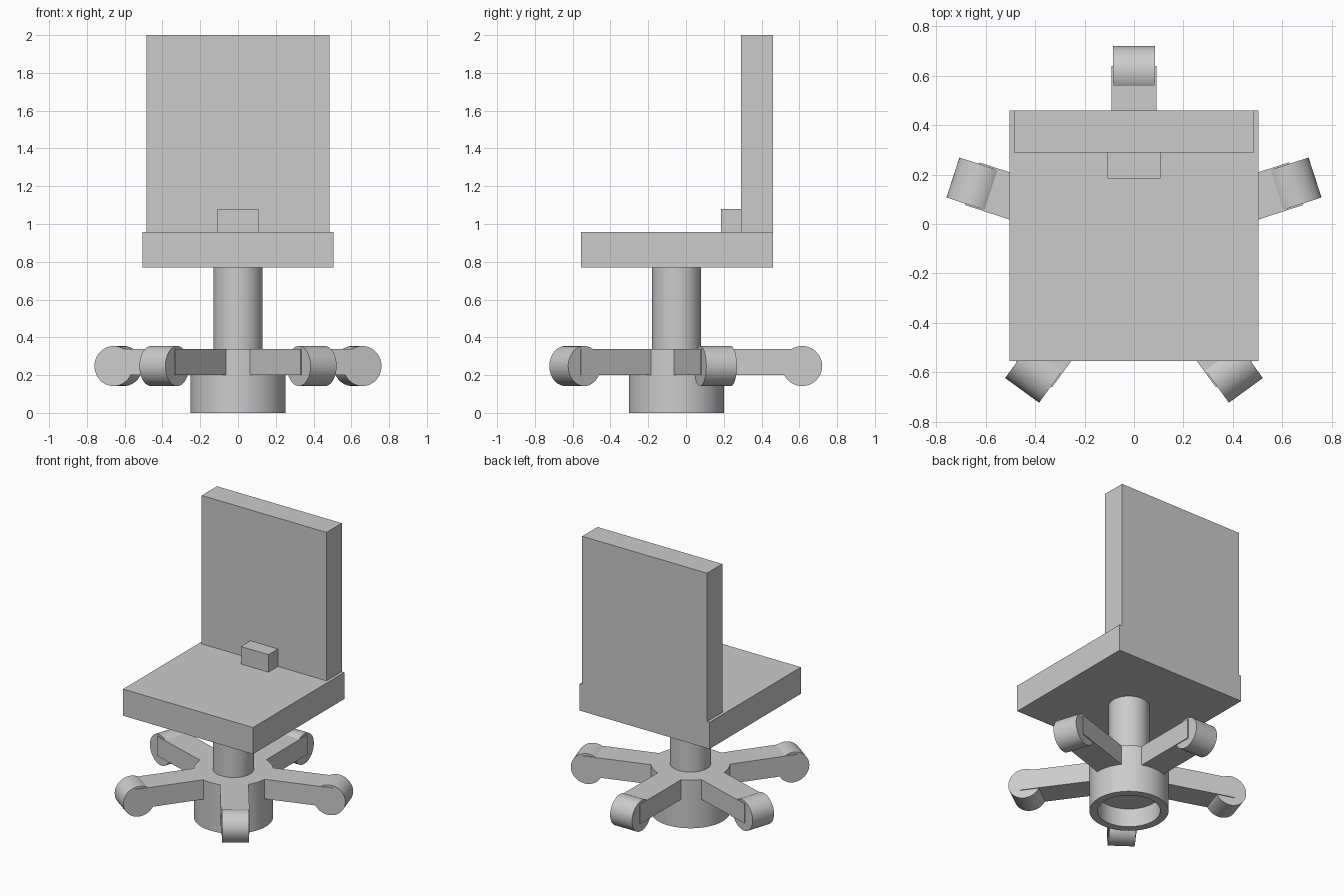
import bpy
import math
from mathutils import Matrix, Vector

cube = bpy.data.objects.get("Cube")
if cube:
    bpy.data.objects.remove(cube, do_unlink=True)

grey = bpy.data.materials.new("plain grey")
grey.use_nodes = True
colour = (0.6, 0.6, 0.6, 1)
grey.diffuse_color = colour
grey.node_tree.nodes["Principled BSDF"].inputs["Base Color"].default_value = colour

AXIS_Y = -0.05  # centre line of the swivel base


def finish(obj, name):
    obj.name = name
    obj.data.materials.append(grey)
    return obj


def box(name, low, high):
    low, high = Vector(low), Vector(high)
    bpy.ops.mesh.primitive_cube_add(size=1)
    obj = bpy.context.object
    obj.data.transform(Matrix.Translation((low + high) / 2) @ Matrix.Diagonal((high - low).to_4d()))
    return finish(obj, name)


def lathe(name, profile, steps=64):
    """Revolve (radius, height) points around the vertical axis of the base."""
    verts, faces, n = [], [], len(profile)
    for i in range(steps):
        a = math.tau * i / steps
        verts += [(r * math.cos(a), r * math.sin(a), z) for r, z in profile]
        j = (i + 1) % steps
        faces += [(i * n + k, j * n + k, j * n + k + 1, i * n + k + 1) for k in range(n - 1)]
    # close the two ends
    faces.append([i * n for i in reversed(range(steps))])
    faces.append([i * n + n - 1 for i in range(steps)])
    mesh = bpy.data.meshes.new(name)
    mesh.from_pydata(verts, [], faces)
    obj = bpy.data.objects.new(name, mesh)
    bpy.context.collection.objects.link(obj)
    obj.location.y = AXIS_Y
    smooth(obj)
    return finish(obj, name)


def smooth(obj):
    bpy.ops.object.select_all(action="DESELECT")
    obj.select_set(True)
    bpy.context.view_layer.objects.active = obj
    bpy.ops.object.shade_smooth_by_angle(angle=math.radians(30))


# Seat, backrest and the small block joining them
box("seat", (-0.505, -0.555, 0.77), (0.505, 0.46, 0.957))
box("backrest", (-0.485, 0.29, 0.957), (0.485, 0.46, 2.0))
box("lumbar_block", (-0.108, 0.185, 0.957), (0.108, 0.29, 1.08))

# Column and hub, the hub hollow underneath
lathe("column", [(0.13, 0.33), (0.13, 0.77)])
lathe("hub", [(0.2, 0.13), (0.2, 0), (0.252, 0), (0.252, 0.338)])

# Five legs, each with a round caster at its end
for i in range(5):
    turn = math.radians(18 + 72 * i)
    leg = box(f"leg_{i + 1}", (0.2, -0.091, 0.2), (0.69, 0.091, 0.338))
    bpy.ops.mesh.primitive_cylinder_add(vertices=48, radius=0.106, depth=0.17)
    caster = finish(bpy.context.object, f"caster_{i + 1}")
    caster.data.transform(Matrix.Translation((0.665, 0, 0.248)) @ Matrix.Rotation(math.pi / 2, 4, "X"))
    smooth(caster)
    for part in (leg, caster):
        part.location.y = AXIS_Y
        part.rotation_euler.z = turn
